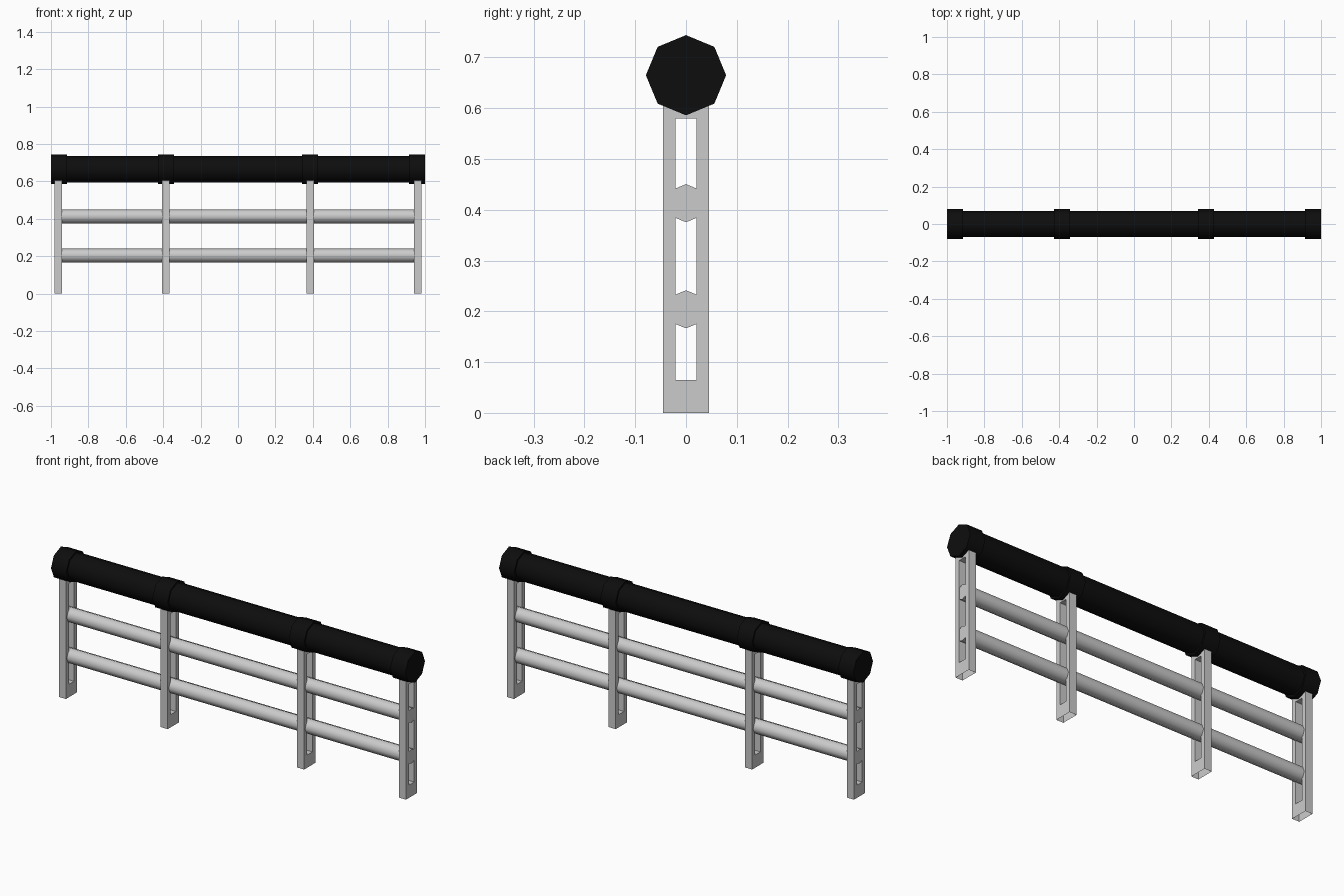
import bpy, bmesh, math

if "Cube" in bpy.data.objects:
    bpy.data.objects.remove(bpy.data.objects["Cube"])

RAIL_Z = 0.665
POSTS = [-0.96, -0.385, 0.385, 0.96]

black = bpy.data.materials.new("black_padding")
black.diffuse_color = (0.004, 0.004, 0.004, 1)
black.use_nodes = True
black.node_tree.nodes["Principled BSDF"].inputs["Base Color"].default_value = black.diffuse_color


def finish(name, bm, mat=None, angle=60):
    bmesh.ops.recalc_face_normals(bm, faces=bm.faces)
    mesh = bpy.data.meshes.new(name)
    bm.to_mesh(mesh)
    bm.free()
    obj = bpy.data.objects.new(name, mesh)
    bpy.context.collection.objects.link(obj)
    if mat:
        mesh.materials.append(mat)
    bpy.ops.object.select_all(action='DESELECT')
    obj.select_set(True)
    bpy.context.view_layer.objects.active = obj
    bpy.ops.object.shade_smooth_by_angle(angle=math.radians(angle))
    return obj


def octagon_bar(name, x0, x1, z, radius, mat=None):
    """Eight-sided bar along x with a corner pointing straight up."""
    bm = bmesh.new()
    ends = []
    for x in (x0, x1):
        ring = [bm.verts.new((x, radius * math.sin(i * math.pi / 4),
                              z + radius * math.cos(i * math.pi / 4))) for i in range(8)]
        bm.faces.new(ring)
        ends.append(ring)
    for i in range(8):
        j = (i + 1) % 8
        bm.faces.new((ends[0][i], ends[0][j], ends[1][j], ends[1][i]))
    return finish(name, bm, mat)


def slotted_post(name, x):
    """Flat post with a long slot through it and an open foot."""
    bm = bmesh.new()

    def loop(w, z0, z1):
        return [bm.verts.new((x - 0.02, y, z))
                for y, z in ((-w, z0), (w, z0), (w, z1), (-w, z1))]
    outer, inner = loop(0.045, 0, 0.605), loop(0.021, 0.065, 0.58)
    faces = [bm.faces.new((outer[i], outer[(i + 1) % 4], inner[(i + 1) % 4], inner[i]))
             for i in range(4)]
    bmesh.ops.solidify
    side = bmesh.ops.extrude_face_region(bm, geom=faces, use_keep_orig=True)
    bmesh.ops.translate(bm, vec=(0.04, 0, 0),
                        verts=[g for g in side["geom"] if isinstance(g, bmesh.types.BMVert)])
    bmesh.ops.recalc_face_normals(bm, faces=bm.faces)
    foot = [f for f in bm.faces if all(v.co.z < 0.001 for v in f.verts)]
    bmesh.ops.delete(bm, geom=foot, context='FACES_ONLY')
    return finish(name, bm)


# Posts and the padded sleeves above them
for n, x in enumerate(POSTS, 1):
    slotted_post(f"post_{n}", x)
    sx = max(-0.957, min(0.957, x))
    octagon_bar(f"rail_sleeve_{n}", sx - 0.043, sx + 0.043, RAIL_Z, 0.079, black)

# Padded top rail
octagon_bar("top_rail", -0.97, 0.97, RAIL_Z, 0.07, black)

# Two horizontal bars running through the posts
for name, z in (("lower_bar", 0.204), ("upper_bar", 0.413)):
    octagon_bar(name, -0.979, 0.979, z, 0.0375)
